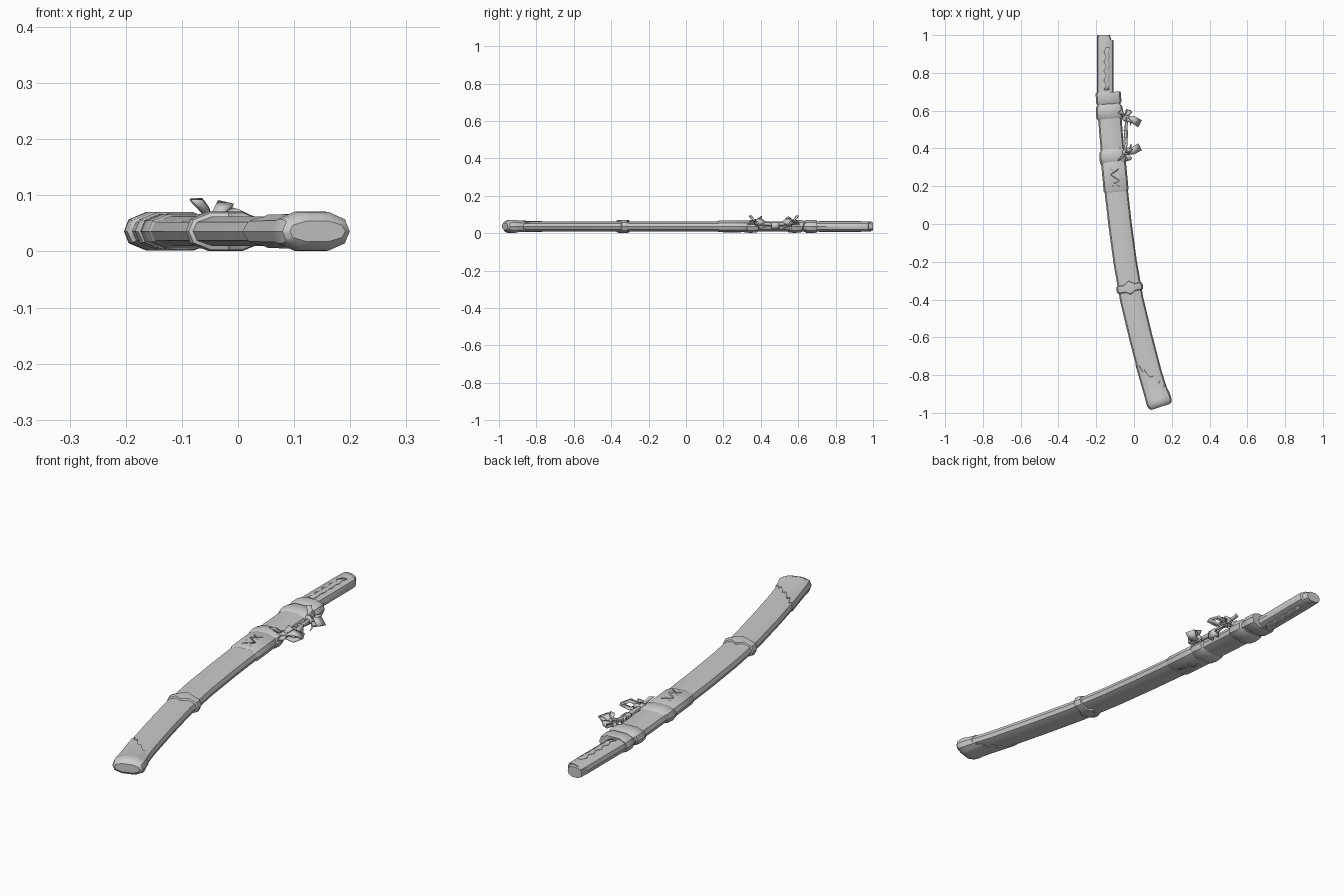
import bpy, math
from mathutils import Vector

if "Cube" in bpy.data.objects:
    bpy.data.objects.remove(bpy.data.objects["Cube"])

gray = bpy.data.materials.new("plain grey")
gray.diffuse_color = (0.6, 0.6, 0.6, 1)
gray.use_nodes = True
gray.node_tree.nodes["Principled BSDF"].inputs["Base Color"].default_value = gray.diffuse_color

ZC = 0.036
PATH = [(1.0, -0.152), (0.7, -0.137), (0.45, -0.12), (0.2, -0.097), (0, -0.074),
        (-0.2, -0.047), (-0.4, -0.012), (-0.6, 0.036), (-0.8, 0.088), (-1.0, 0.152)]
HALF = [(1, 0), (0.88, 0.62), (0.42, 1), (-0.42, 1), (-0.88, 0.62), (-1, 0)]
SECTION = HALF + [(u, -v) for u, v in HALF[-2:0:-1]]


def centre(y):
    """x of the curved centre line at height y."""
    for (a, xa), (b, xb) in zip(PATH, PATH[1:]):
        if y >= b or b == -1.0:
            return xa + (xb - xa) * (y - a) / (b - a)


def straight(y):
    return -0.152


def finish(name, verts, faces, angle=35):
    me = bpy.data.meshes.new(name)
    me.from_pydata(verts, [], faces)
    me.materials.append(gray)
    ob = bpy.data.objects.new(name, me)
    bpy.context.collection.objects.link(ob)
    bpy.ops.object.select_all(action='DESELECT')
    ob.select_set(True)
    bpy.context.view_layer.objects.active = ob
    bpy.ops.object.mode_set(mode='EDIT')
    bpy.ops.mesh.select_all(action='SELECT')
    bpy.ops.mesh.normals_make_consistent(inside=False)
    bpy.ops.object.mode_set(mode='OBJECT')
    bpy.ops.object.shade_smooth_by_angle(angle=math.radians(angle))
    return ob


def loft(name, rings, line=centre, k=1):
    """Rings are (y, half width, half height, optional y offset by section position)."""
    sec = []
    for (a, b), (c, d) in zip(SECTION, SECTION[1:] + SECTION[:1]):
        sec += [(a + (c - a) * i / k, b + (d - b) * i / k) for i in range(k)]
    n, verts = len(sec), []
    for y, w, h, *shift in rings:
        for i, (u, v) in enumerate(sec):
            yy = y + (shift[0](u, v, i) if shift else 0)
            slope = (line(yy + 0.08) - line(yy - 0.08)) / 0.16
            side = Vector((1, -slope)).normalized() * u * w
            verts.append((line(yy) + side.x, yy + side.y, ZC + v * h))
    faces = [(r * n + i, r * n + (i + 1) % n, (r + 1) * n + (i + 1) % n, (r + 1) * n + i)
             for r in range(len(rings) - 1) for i in range(n)]
    faces += [tuple(range(n)), tuple(range((len(rings) - 1) * n, len(rings) * n))]
    return finish(name, verts, faces)


def strip(name, pts, widths, across, thick=0.006):
    """Flat ribbon through pts, widened along the across direction."""
    across, verts = Vector(across).normalized(), []
    for p, w in zip(pts, widths):
        verts += [Vector(p) - across * w / 2, Vector(p) + across * w / 2]
    faces = [(2 * i, 2 * i + 1, 2 * i + 3, 2 * i + 2) for i in range(len(pts) - 1)]
    ob = finish(name, verts, faces)
    mod = ob.modifiers.new("thickness", 'SOLIDIFY')
    mod.thickness, mod.offset = thick, 0
    return ob


# scabbard body
loft("scabbard", [(y, 0.062, 0.0265) for y in
                  (0.66, 0.5, 0.35, 0.2, 0.1, 0, -0.1, -0.2, -0.3, -0.4, -0.5, -0.6, -0.7, -0.8, -0.92)])

# grip stub with a bevelled end
loft("grip", [(0.66, 0.044, 0.027), (0.75, 0.044, 0.027), (0.95, 0.044, 0.027),
              (0.985, 0.042, 0.026, lambda u, v, i: 0.012 * (1 - u) - 0.012)], straight)
grip_end = loft("grip_end", [(0.94, 0.0435, 0.0265), (1.0, 0.034, 0.022)], straight)
for v in grip_end.data.vertices:
    if v.co.y > 0.99:
        v.co.x -= 0.010
# serrated edge plates on the grip faces
for s in (1, -1):
    pts = [(-0.143 + (0.006 if i % 2 else -0.004), 0.71 + i * 0.025, ZC + s * 0.0275) for i in range(10)]
    strip("grip_serrated_plate", pts, [0.018 if i % 2 else 0.026 for i in range(10)], (1, 0, 0), 0.003)

# mouth collar
loft("mouth_collar", [(0.698, 0.05, 0.027), (0.698, 0.065, 0.032), (0.69, 0.067, 0.034),
                      (0.645, 0.067, 0.034), (0.635, 0.061, 0.028)])
# sleeve on the upper scabbard
loft("upper_sleeve", [(0.34, 0.062, 0.027), (0.33, 0.066, 0.031), (0.18, 0.066, 0.031),
                      (0.17, 0.061, 0.027)])
# crossed lacing on the sleeve
for s in (1, -1):
    for d in (1, -1):
        pts = [(centre(0.2 + 0.03 * i) + d * (0.022 if i % 2 else -0.022), 0.2 + 0.03 * i, ZC + s * 0.031)
               for i in range(4)]
        strip("sleeve_lacing", pts, [0.006] * 4, (0, 1, 0), 0.003)

# two wrapped cord bands
for name, y in (("upper_cord_band", 0.588), ("lower_cord_band", 0.352)):
    tilt = lambda u, v, i: 0.008 * v
    loft(name, [(y + 0.042, 0.058, 0.025, tilt), (y + 0.032, 0.069, 0.032, tilt),
                (y, 0.073, 0.0345, tilt), (y - 0.028, 0.07, 0.032, tilt),
                (y - 0.04, 0.059, 0.025, tilt)], k=2)

# middle ring with a pointed crest on each face
crest = lambda u, v, i: 0.018 * max(0, 1 - abs(u) * 3) * abs(v)
dip = lambda u, v, i: -0.014 * max(0, 1 - abs(u) * 3) * abs(v)
loft("middle_ring", [(-0.318, 0.058, 0.025, crest), (-0.322, 0.068, 0.033, crest),
                     (-0.34, 0.072, 0.0355), (-0.355, 0.069, 0.033, dip),
                     (-0.36, 0.058, 0.025, dip)], k=2)

# end cap with a stepped upper edge
def steps(u, v, i):
    return -0.08 * u + (0.014 if i % 2 else -0.008) * (abs(u) < 0.9)

loft("end_cap", [(-0.81, 0.061, 0.026, steps), (-0.812, 0.0645, 0.0295, steps),
                 (-0.905, 0.066, 0.031), (-0.925, 0.068, 0.035), (-0.945, 0.067, 0.0345),
                 (-0.96, 0.063, 0.028), (-0.968, 0.052, 0.018)], k=3)

# hanger cord along the edge between the bands
strip("hanger_cord", [(-0.075, 0.60, 0.055), (-0.04, 0.54, 0.052), (-0.044, 0.48, 0.045),
                      (-0.042, 0.42, 0.05), (-0.058, 0.37, 0.058)], [0.018] * 5, (0.4, 0, 1), 0.01)
strip("small_knot", [(-0.055, 0.495, 0.04), (-0.034, 0.495, 0.04), (-0.034, 0.46, 0.04),
                     (-0.055, 0.46, 0.04)], [0.034] * 4, (0, 0, 1), 0.008)

# bows: a knot, two flared loops and two standing tails each
for name, y, s in (("upper_bow", 0.565, -1), ("lower_bow", 0.375, 1)):
    strip(name + "_knot", [(-0.06, y, 0.056), (-0.026, y + s * 0.01, 0.056)], [0.03, 0.03], (0, 1, 0), 0.022)
    strip(name + "_outer_loop", [(-0.04, y, 0.055), (-0.005, y + s * 0.012, 0.074),
                                 (0.03, y + s * 0.033, 0.058), (-0.002, y + s * 0.016, 0.04),
                                 (-0.04, y, 0.05)], [0.02, 0.038, 0.042, 0.034, 0.02], (-0.5, s, 0.15))
    strip(name + "_inner_loop", [(-0.045, y, 0.055), (-0.022, y - s * 0.03, 0.064),
                                 (-0.03, y - s * 0.038, 0.05), (-0.045, y, 0.048)],
          [0.016, 0.026, 0.026, 0.016], (1, 0.3 * s, 0.2))
    strip(name + "_tall_tail", [(-0.05, y, 0.058), (-0.062, y - s * 0.02, 0.078),
                                (-0.075, y - s * 0.032, 0.093)], [0.012, 0.02, 0.024], (0.8, 0.5, 0))
    strip(name + "_side_tail", [(-0.045, y, 0.058), (-0.03, y + s * 0.01, 0.076),
                                (-0.022, y + s * 0.025, 0.086)], [0.012, 0.024, 0.03], (0.9, -0.4, -0.2))
    strip(name + "_low_tail", [(-0.04, y, 0.05), (-0.022, y + s * 0.02, 0.036),
                               (-0.016, y + s * 0.038, 0.028)], [0.012, 0.018, 0.02], (0, 1, 0.3))
